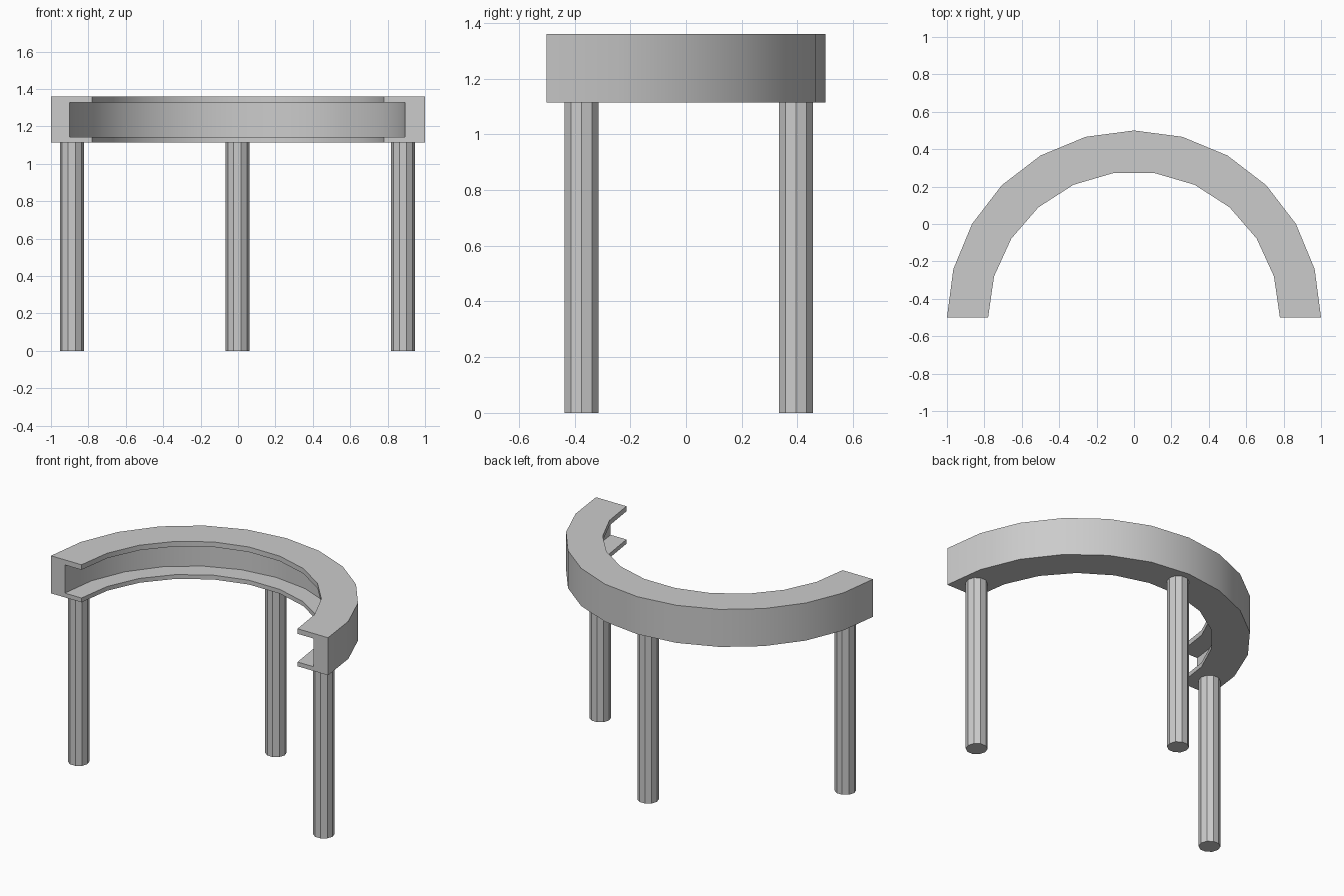
import bpy, bmesh, math

cube = bpy.data.objects.get("Cube")
if cube:
    bpy.data.objects.remove(cube)

grey = bpy.data.materials.new("plain grey")
grey.use_nodes = True
colour = (0.6, 0.6, 0.6, 1)
grey.diffuse_color = colour
grey.node_tree.nodes["Principled BSDF"].inputs["Base Color"].default_value = colour

CENTRE_Y = -0.5
BOTTOM, TOP = 1.115, 1.36
GROOVE_LOW, GROOVE_HIGH = 1.143, 1.327
OUTER, LIP, GROOVE = (1.0, 12, 0), (0.78, 11, 0), (0.897, 12, -0.003)


def finish(bm, name):
    bmesh.ops.recalc_face_normals(bm, faces=bm.faces[:])
    mesh = bpy.data.meshes.new(name)
    bm.to_mesh(mesh)
    bm.free()
    mesh.materials.append(grey)
    obj = bpy.data.objects.new(name, mesh)
    bpy.context.collection.objects.link(obj)
    return obj


def half_circle(bm, ring, z):
    radius, segments, x = ring
    angles = [math.pi * i / segments for i in range(segments + 1)]
    return [bm.verts.new((x + radius * math.cos(a), CENTRE_Y + radius * math.sin(a), z))
            for a in angles]


# Half-round counter: a C-shaped section open toward the inside
bm = bmesh.new()
section = [(OUTER, BOTTOM), (OUTER, TOP), (LIP, TOP), (LIP, GROOVE_HIGH),
           (GROOVE, GROOVE_HIGH), (GROOVE, GROOVE_LOW), (LIP, GROOVE_LOW), (LIP, BOTTOM)]
arcs = [half_circle(bm, ring, z) for ring, z in section]
for a, b in zip(arcs, arcs[1:] + arcs[:1]):
    if len(a) == len(b):
        for i in range(len(a) - 1):
            bm.faces.new((a[i], a[i + 1], b[i + 1], b[i]))
    else:
        bm.faces.new(a + b[::-1])
for end in (0, -1):
    bm.faces.new([arc[end] for arc in arcs])
counter = finish(bm, "counter_ring")
bpy.ops.object.select_all(action='DESELECT')
counter.select_set(True)
bpy.context.view_layer.objects.active = counter
bpy.ops.object.shade_smooth_by_angle(angle=math.radians(30))

# Ten-sided legs
LEG_TOP = BOTTOM + 0.005
for name, x, y in (("front_left_leg", 0.882, -0.375), ("front_right_leg", -0.888, -0.375),
                   ("back_leg", -0.003, 0.395)):
    bm = bmesh.new()
    bmesh.ops.create_cone(bm, cap_ends=True, segments=10, radius1=0.064, radius2=0.064,
                          depth=LEG_TOP)
    # Put a corner of the leg on the x axis
    corner = bm.verts[:][0].co
    turn = math.atan2(corner.y, corner.x)
    for v in bm.verts:
        px, py = v.co.x, v.co.y
        v.co.x = px * math.cos(turn) + py * math.sin(turn)
        v.co.y = py * math.cos(turn) - px * math.sin(turn)
    leg = finish(bm, name)
    leg.location = (x, y, LEG_TOP / 2)
